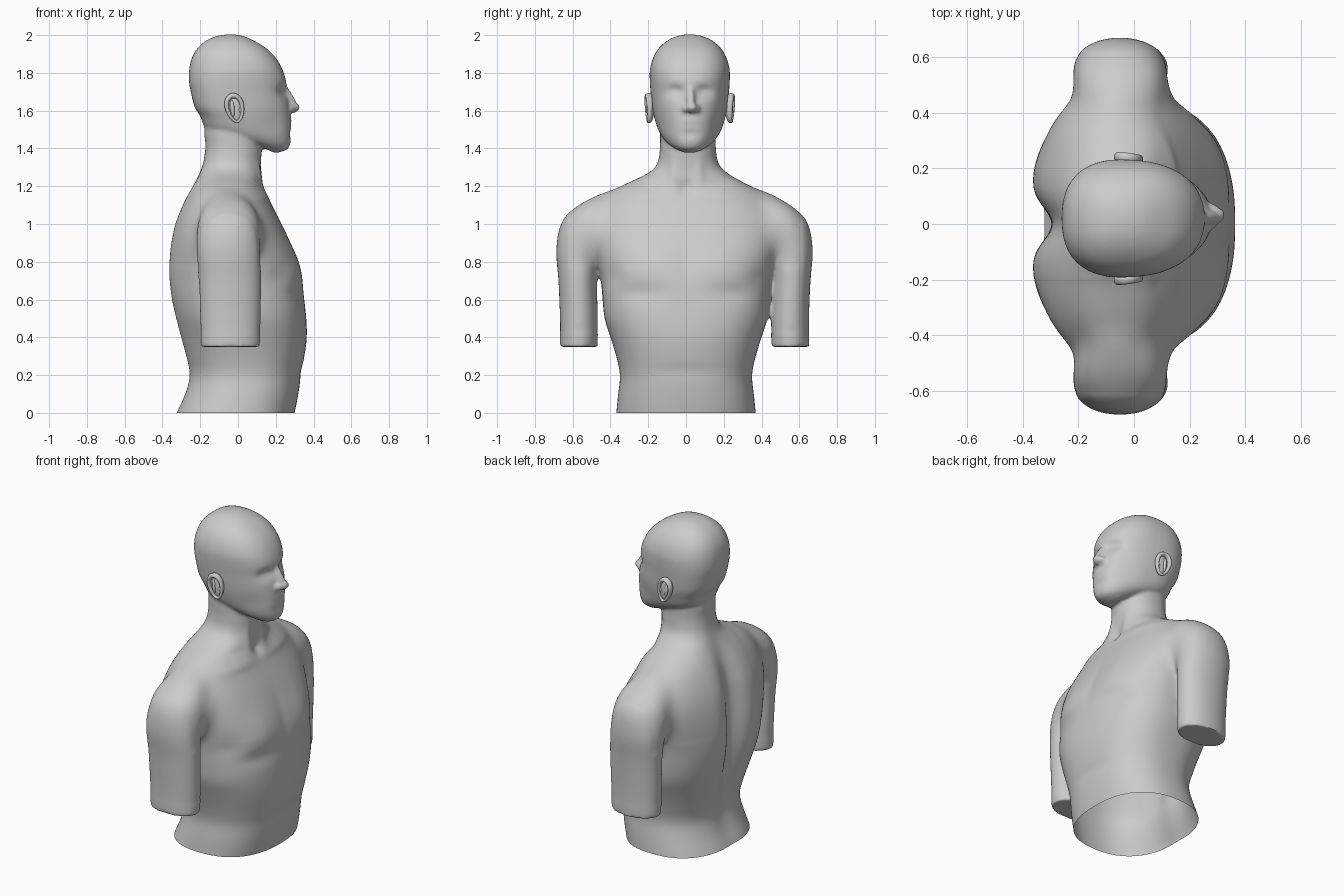
import bpy, bmesh, math
from mathutils import Matrix, Vector

cube = bpy.data.objects.get("Cube")
if cube:
    bpy.data.objects.remove(cube)

HEAD_Y = 0.02   # the head sits slightly off the centre line
ARM_Y = -0.008  # and so do the arms

grey = bpy.data.materials.new("plain_grey")
grey.use_nodes = True
grey.diffuse_color = (0.6, 0.6, 0.6, 1)
bsdf = grey.node_tree.nodes["Principled BSDF"]
bsdf.inputs["Base Color"].default_value = (0.6, 0.6, 0.6, 1)
bsdf.inputs["Roughness"].default_value = 0.7


def spline_rows(rows, steps=5):
    """Catmull-Rom interpolation between rows of ring parameters."""
    out = []
    for i in range(len(rows) - 1):
        p0, p1 = rows[max(i - 1, 0)], rows[i]
        p2, p3 = rows[i + 1], rows[min(i + 2, len(rows) - 1)]
        for s in range(steps):
            t = s / steps
            out.append([0.5 * (2 * b + (c - a) * t + (2 * a - 5 * b + 4 * c - d) * t * t
                               + (3 * b - a - 3 * c + d) * t ** 3)
                        for a, b, c, d in zip(p0, p1, p2, p3)])
    out.append(list(rows[-1]))
    return out


def loft(bm, rows, sides=48):
    """Row = z front, z back, x front, x back, y centre, half width, front taper, squareness."""
    rings = []
    for zf, zb, xf, xb, yc, hw, taper, power in spline_rows(rows):
        ring = []
        for i in range(sides):
            a = 2 * math.pi * i / sides
            c, s = (math.copysign(abs(v) ** (2 / power), v) for v in (math.cos(a), math.sin(a)))
            f = (c + 1) / 2
            ring.append(bm.verts.new((xb + (xf - xb) * f, yc + hw * s * (1 - taper * c),
                                      zb + (zf - zb) * f)))
        rings.append(ring)
    for r, q in zip(rings, rings[1:]):
        for i in range(sides):
            j = (i + 1) % sides
            bm.faces.new((r[i], r[j], q[j], q[i]))
    bm.faces.new(rings[0][::-1])
    bm.faces.new(rings[-1])


def blob(bm, center, radii, tilt=0.0):
    m = (Matrix.Translation(center) @ Matrix.Rotation(tilt, 4, 'Y')
         @ Matrix.Diagonal((*radii, 1)))
    bmesh.ops.create_uvsphere(bm, u_segments=24, v_segments=16, radius=1, matrix=m)


def relax(bm, verts, times):
    for _ in range(times):
        bmesh.ops.smooth_vert(bm, verts=verts, factor=0.5, use_axis_x=True,
                              use_axis_y=True, use_axis_z=True)


def add_object(name, bm):
    mesh = bpy.data.meshes.new(name)
    bm.to_mesh(mesh)
    bm.free()
    mesh.materials.append(grey)
    ob = bpy.data.objects.new(name, mesh)
    bpy.context.collection.objects.link(ob)
    return ob


def shade(ob, angle):
    bpy.ops.object.select_all(action='DESELECT')
    ob.select_set(True)
    bpy.context.view_layer.objects.active = ob
    bpy.ops.object.shade_smooth_by_angle(angle=math.radians(angle))


bm = bmesh.new()

# Torso and neck: z, x front, x back, half width, squareness
torso = [(-.12, .27, -.37, .38, 2.4), (0, .30, -.33, .37, 2.4), (.1, .32, -.287, .36, 2.4),
         (.2, .335, -.264, .35, 2.4), (.3, .352, -.285, .37, 2.45), (.4, .365, -.312, .40, 2.5),
         (.5, .362, -.337, .432, 2.6), (.6, .352, -.357, .442, 2.7), (.7, .34, -.366, .45, 2.75),
         (.8, .315, -.364, .47, 2.75), (.9, .278, -.355, .495, 2.65), (1.0, .232, -.337, .50, 2.5),
         (1.1, .18, -.30, .46, 2.4), (1.17, .148, -.265, .40, 2.3), (1.22, .13, -.238, .31, 2.2),
         (1.27, .12, -.213, .21, 2.2), (1.32, .122, -.192, .162, 2.2), (1.4, .125, -.176, .148, 2.2),
         (1.5, .12, -.178, .145, 2.2), (1.6, .1, -.17, .12, 2.2)]
loft(bm, [(z, z, xf, xb, .01 if z > 1.25 else 0, hw, 0, n) for z, xf, xb, hw, n in torso])

# Upper arms: z, x front, x back, y inner, y outer
arm = [(.35, .115, -.195, .46, .66), (.5, .122, -.202, .458, .66), (.7, .125, -.21, .462, .668),
       (.85, .123, -.225, .44, .68), (.98, .12, -.22, .39, .663), (1.06, .10, -.2, .36, .615),
       (1.12, .06, -.16, .34, .535), (1.16, -.01, -.11, .36, .45)]
for side in (1, -1):
    loft(bm, [(z, z, xf, xb, ARM_Y + side * (a + b) / 2, (b - a) / 2, 0, 2.1)
              for z, xf, xb, a, b in arm])
    # Shoulder mass in front and towards the neck
    blob(bm, (-.04, side * .42, .94), (.19, .16, .17))
    blob(bm, (-.06, side * .32, 1.09), (.13, .2, .1))

# Head, with lower rings tilted along the jaw: z front, z back, x front, x back, half width, taper
head = [(1.375, 1.50, .20, -.10, .09, .1), (1.395, 1.51, .26, -.17, .135, .2),
        (1.44, 1.53, .28, -.185, .16, .2), (1.52, 1.57, .28, -.20, .18, .17),
        (1.60, 1.62, .275, -.23, .195, .15), (1.70, 1.70, .26, -.25, .205, .12),
        (1.76, 1.76, .254, -.26, .21, .09), (1.82, 1.82, .235, -.258, .21, .06),
        (1.88, 1.88, .20, -.244, .194, .04), (1.93, 1.93, .15, -.215, .165, .02),
        (1.97, 1.97, .085, -.17, .12, 0), (1.994, 1.994, .03, -.115, .07, 0),
        (2.004, 2.004, -.02, -.06, .02, 0)]
loft(bm, [(*r[:4], HEAD_Y, *r[4:], 2.4) for r in head])

# Nose
blob(bm, (.268, HEAD_Y + .005, 1.665), (.03, .023, .088), -.46)
blob(bm, (.292, HEAD_Y + .012, 1.617), (.038, .029, .025))
for side in (1, -1):
    blob(bm, (.27, HEAD_Y + .007 + side * .03, 1.61), (.03, .02, .022))

# Fuse the parts into one skin
bmesh.ops.recalc_face_normals(bm, faces=bm.faces[:])
body = add_object("bust_body", bm)
mod = body.modifiers.new("fuse", 'REMESH')
mod.mode = 'VOXEL'
mod.voxel_size = 0.01
bpy.context.view_layer.update()
fused = bpy.data.meshes.new_from_object(body.evaluated_get(bpy.context.evaluated_depsgraph_get()))
body.modifiers.clear()

# Soften the joins, most of all around the shoulders
bm = bmesh.new()
bm.from_mesh(fused)
bpy.data.meshes.remove(fused)
relax(bm, [v for v in bm.verts if v.co.z < 1.36 and not (v.co.z < .42 and abs(v.co.y) > .43)], 25)
relax(bm, [v for v in bm.verts if .76 < v.co.z < 1.3 and .2 < abs(v.co.y) < .62], 50)

# Surface modelling: x, y offset (mirrored), z, radii x y z, push along x
body_strokes = [(-.35, 0, .74, .16, .08, .48, .07),     # spine
                (-.33, .19, .80, .14, .10, .2, -.008),  # shoulder blades
                (.32, .2, .78, .16, .14, .11, .014),    # chest muscles
                (.32, .25, .635, .16, .13, .05, -.012),  # crease below the chest
                (.25, .40, .72, .16, .06, .06, -.014),  # crease rising to the armpit
                (.30, 0, .80, .12, .04, .17, -.005),    # breastbone
                (.34, 0, .22, .15, .2, .04, -.005),     # waist fold
                (.13, .01, 1.19, .06, .035, .04, -.012),  # throat notch
                (.10, .19, 1.14, .10, .14, .025, .008),  # collar bones
                (.08, .17, 1.21, .08, .07, .03, -.01),  # hollow above collar bones
                (.10, .07, 1.27, .06, .025, .07, .01)]  # neck tendons
face_strokes = [(.24, .075, 1.70, .09, .045, .03, -.03),    # eye sockets
                (.24, .08, 1.695, .08, .024, .018, .012),   # eyelids
                (.18, .15, 1.53, .09, .05, .06, -.01),      # cheeks
                (.28, 0, 1.527, .06, .045, .01, -.006),     # mouth
                (.28, 0, 1.535, .06, .045, .025, .006),     # lips
                (.28, 0, 1.475, .06, .05, .02, -.008)]      # chin fold


def sculpt(verts, strokes, mid):
    for x, dy, z, rx, ry, rz, push in strokes:
        for y in {mid + dy, mid - dy}:
            for v in verts:
                dz = (v.co.z - z) / rz
                if abs(dz) > 2.2:
                    continue
                d = dz * dz + ((v.co.x - x) / rx) ** 2 + ((v.co.y - y) / ry) ** 2
                if d < 5:
                    v.co.x += push * math.exp(-d)


sculpt([v for v in bm.verts if v.co.z < 1.45], body_strokes, 0)
sculpt([v for v in bm.verts if v.co.z > 1.38 and v.co.x > 0], face_strokes, HEAD_Y)
relax(bm, bm.verts[:], 3)

# Open cut at the waist
bmesh.ops.bisect_plane(bm, geom=bm.verts[:] + bm.edges[:] + bm.faces[:], plane_co=(0, 0, 0),
                       plane_no=(0, 0, 1), clear_inner=True)
bm.to_mesh(body.data)
bm.free()
shade(body, 50)

# Ears: a curled rim around a shallow bowl with a small inner fold
for side, name in ((1, "far_ear"), (-1, "near_ear")):
    bm = bmesh.new()
    turn = Matrix.Rotation(side * -.12, 4, 'Z') @ Matrix.Rotation(-.2, 4, 'Y')
    place = Matrix.Translation((-.018, HEAD_Y + side * .205, 1.61)) @ turn
    rim = []
    for i in range(32):
        a = 2 * math.pi * i / 32
        thick = .011 + .003 * math.sin(a)
        wide = .04 + .008 * math.sin(a)
        ring = []
        for j in range(10):
            b = 2 * math.pi * j / 10
            r = thick * math.cos(b)
            co = Vector(((wide + r) * math.cos(a), side * .012 + 1.4 * thick * math.sin(b),
                         (.07 + r) * math.sin(a)))
            ring.append(bm.verts.new(place @ co))
        rim.append(ring)
    for i in range(32):
        r, q = rim[i], rim[(i + 1) % 32]
        for j in range(10):
            k = (j + 1) % 10
            bm.faces.new((r[j], r[k], q[k], q[j]))
    blob(bm, place @ Vector((0, 0, 0)), (.042, .016, .07), -.2)
    blob(bm, place @ Vector((-.012, side * .01, .005)), (.012, .013, .045), -.1)
    blob(bm, place @ Vector((.03, side * .008, -.012)), (.014, .012, .02))
    bmesh.ops.recalc_face_normals(bm, faces=bm.faces[:])
    shade(add_object(name, bm), 60)
